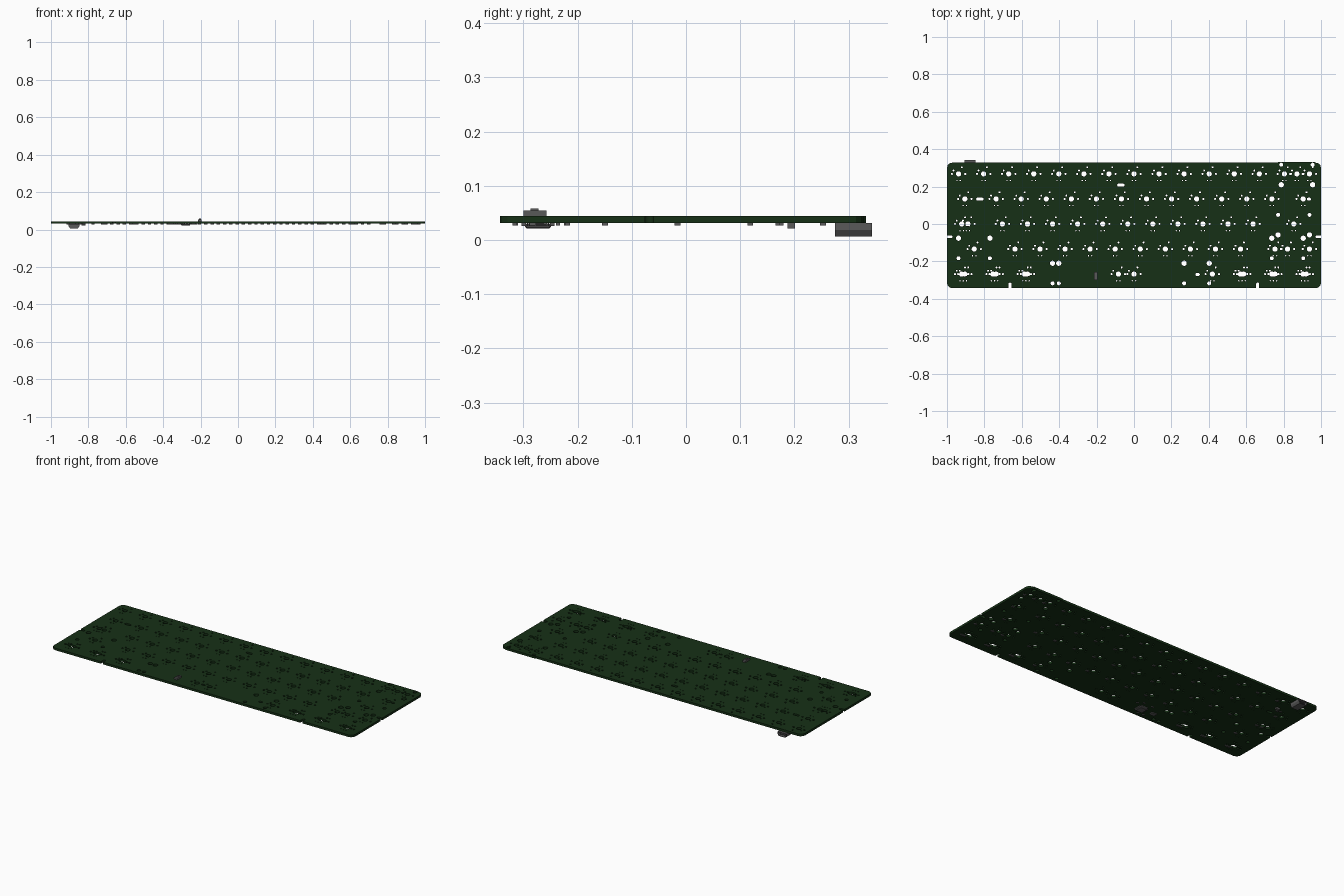
import bpy, bmesh, math
from mathutils import Vector, Matrix
from mathutils.geometry import delaunay_2d_cdt

if "Cube" in bpy.data.objects:
    bpy.data.objects.remove(bpy.data.objects["Cube"])

U = 0.134            # key pitch
MM = U / 19.05       # one millimetre
Z0, Z1 = 0.031, 0.044


def material(name, rgb):
    m = bpy.data.materials.new(name)
    m.diffuse_color = (*rgb, 1)
    m.use_nodes = True
    m.node_tree.nodes["Principled BSDF"].inputs["Base Color"].default_value = m.diffuse_color
    return m


GREEN = material("board_green", (0.008, 0.03, 0.008))
DARK = material("component_grey", (0.1, 0.1, 0.1))


def finish(name, bm, mat):
    me = bpy.data.meshes.new(name)
    bm.to_mesh(me)
    bm.free()
    ob = bpy.data.objects.new(name, me)
    bpy.context.collection.objects.link(ob)
    me.materials.append(mat)
    return ob


def boxes(name, items, mat):
    """One mesh of boxes, each given as (x0, x1, y0, y1, z0, z1)."""
    bm = bmesh.new()
    for x0, x1, y0, y1, z0, z1 in items:
        m = (Matrix.Translation(((x0 + x1) / 2, (y0 + y1) / 2, (z0 + z1) / 2))
             @ Matrix.Diagonal((x1 - x0, y1 - y0, z1 - z0, 1)))
        bmesh.ops.create_cube(bm, size=1, matrix=m)
    return finish(name, bm, mat)


def slot(x, y, r, n=16, dx=0.0, dy=0.0):
    """Round hole, stretched to a slot by half lengths dx, dy."""
    pts = []
    for i in range(n):
        a = 2 * math.pi * (i + 0.5) / n
        c, s = math.cos(a), math.sin(a)
        pts.append(Vector((x + r * c + math.copysign(dx, c),
                           y + r * s + math.copysign(dy, s))))
    return pts


# Key positions per row, in key pitches
rows = [
    (2, [i - 7 for i in range(14)] + [6.5, 7]),
    (1, [-6.75] + [i - 5.5 for i in range(12)] + [6.75]),
    (0, [-6.875, -6.625] + [i - 5.25 for i in range(11)] + [6.375]),
    (-1, [-6.375] + [i - 4.75 for i in range(10)] + [5.625, 6.125, 7]),
    (-2, [-6.875, -6.75, -5.625, -5.5, -4.375, -4.25, -0.625, 0,
          3.125, 4.25, 4.375, 5.5, 5.625, 6.75, 6.875]),
]
keys = [(x * U, r * U) for r, xs in rows for x in xs]

# Switch holes: centre post, guide pins, contacts, lamp leads
holes = []
for x, y in keys:
    holes.append(slot(x, y, 2 * MM))
    for px, py, r in ((-5.08, 0, 0.85), (5.08, 0, 0.85), (-3.81, 2.54, 0.75),
                      (2.54, 5.08, 0.75), (-1.27, -5.08, 0.5), (1.27, -5.08, 0.5)):
        holes.append(slot(x + px * MM, y + py * MM, r * MM, 8))

# Stabiliser holes: key x, row, half spacing in mm, direction of large hole
for kx, row, half, d in ((6.5, 2, 11.94, -1), (6.375, 0, 11.94, -1), (-6.375, -1, 11.94, 1),
                         (6.125, -1, 11.94, 1), (-0.625, -2, 50, 1), (0, -2, 57.15, 1)):
    for s in (-1, 1):
        x = kx * U + s * half * MM
        holes.append(slot(x, row * U + d * 8.255 * MM, 2 * MM))
        holes.append(slot(x, row * U - d * 6.985 * MM, 1.52 * MM))

# Mounting slots and edge notches
for x, y, dx, dy in ((-0.824, 0.133, 0.012, 0), (-0.07, 0.208, 0.012, 0), (0.935, 0.133, 0.003, 0),
                     (0.34, -0.27, 0.004, 0), (-1, -0.068, 0.022, 0), (1, -0.068, 0.022, 0),
                     (-0.663, -0.335, 0, 0.014), (0.661, -0.335, 0, 0.014)):
    holes.append(slot(x, y, 0.008, 16, dx, dy))

# Board outline with clipped rounded corners and a small raised lip at back right
outline = []
B, T = -0.343, 0.328
for sx, y, sy, a0 in ((1, B, 1, -90), (1, T, -1, 0), (-1, T, -1, 90), (-1, B, 1, 180)):
    r = 0.028
    if (sx, sy) == (1, -1):
        outline += [Vector((1, T - r))]
        outline += [Vector((0.972 + r * math.cos(a), T - r + r * math.sin(a)))
                    for a in (math.radians(30), math.radians(60))]
        outline += [Vector(p) for p in ((0.97, T), (0.967, 0.332), (0.77, 0.332), (0.767, T))]
    else:
        for k in range(4):
            a = math.radians(a0 + 30 * k)
            outline.append(Vector((sx * (1 - r) + r * math.cos(a), y + sy * r + r * math.sin(a))))

# Triangulate outline minus holes, then thicken
verts, faces = [], []
for loop in [outline] + holes:
    faces.append(list(range(len(verts), len(verts) + len(loop))))
    verts += loop
cv, _, cf, _, _, origin = delaunay_2d_cdt(verts, [], faces, 1, 1e-6)
bm = bmesh.new()
bv = [bm.verts.new((v.x, v.y, Z1)) for v in cv]
for f, o in zip(cf, origin):
    if list(o) == [0]:
        bm.faces.new([bv[i] for i in f])
bmesh.ops.delete(bm, geom=[v for v in bm.verts if not v.link_faces], context='VERTS')
for f in bm.faces:
    f.normal_update()
    if f.normal.z < 0:
        f.normal_flip()
board = finish("circuit_board", bm, GREEN)
mod = board.modifiers.new("thickness", 'SOLIDIFY')
mod.thickness = Z1 - Z0
mod.offset = -1

# Diodes under each key
boxes("diodes", [(x + 0.020, x + 0.038, y - 0.021, y - 0.010, 0.027, Z0)
                 for x, y in keys if y > -0.2 or abs(x) > 0.1], DARK)

# Cable socket: tapered shell with a hollow mouth facing back
bm = bmesh.new()
prof = [(-0.029, 0.031), (-0.029, 0.018), (-0.021, 0.006),
        (0.021, 0.006), (0.029, 0.018), (0.029, 0.031)]
front = [bm.verts.new((-0.877 + x, 0.275, z)) for x, z in prof]
back = [bm.verts.new((-0.877 + x, 0.343, z)) for x, z in prof]
bm.faces.new(front)
mouth = bm.faces.new(back[::-1])
for i in range(6):
    j = (i + 1) % 6
    bm.faces.new((front[i], back[i], back[j], front[j]))
bmesh.ops.recalc_face_normals(bm, faces=bm.faces[:])
bmesh.ops.inset_region(bm, faces=[mouth], thickness=0.003)
new = bmesh.ops.extrude_discrete_faces(bm, faces=[mouth])["faces"][0]
bmesh.ops.translate(bm, verts=new.verts[:], vec=(0, -0.045, 0))
finish("cable_socket", bm, DARK)
boxes("socket_tongue", [(-0.893, -0.861, 0.297, 0.338, 0.016, 0.021)], DARK)

# Controller chip with leads on four sides
cx, cy = -0.28, -0.273
chip = boxes("controller_chip", [(cx - 0.024, cx + 0.024, cy - 0.024, cy + 0.024, 0.021, 0.030)], DARK)
bev = chip.modifiers.new("edge", 'BEVEL')
bev.width = 0.003
bev.segments = 1
leads = []
for i in range(11):
    t = (i - 5) * 0.0038
    for s in (-1, 1):
        a, b = sorted((s * 0.022, s * 0.030))
        leads.append((cx + a, cx + b, cy + t - 0.001, cy + t + 0.001, 0.026, Z0))
        leads.append((cx + t - 0.001, cx + t + 0.001, cy + a, cy + b, 0.026, Z0))
boxes("chip_leads", leads, DARK)

# Crystal, small passives and fuse on the underside
boxes("crystal", [(-0.378, -0.346, -0.287, -0.262, 0.026, Z0)], DARK)
boxes("passives", [(x, x + 0.014, y, y + 0.008, 0.027, Z0) for x, y in
                   ((-0.335, -0.318), (-0.300, -0.320), (-0.260, -0.222), (-0.320, -0.225),
                    (-0.230, -0.240), (-0.850, 0.165), (-0.870, 0.172))], DARK)
boxes("fuse", [(-0.838, -0.815, 0.187, 0.201, 0.021, Z0)], DARK)

# Reset button on the top side
boxes("reset_switch", [(-0.214, -0.194, -0.300, -0.257, Z1, 0.054),
                       (-0.209, -0.199, -0.287, -0.272, 0.053, 0.058)], DARK)
